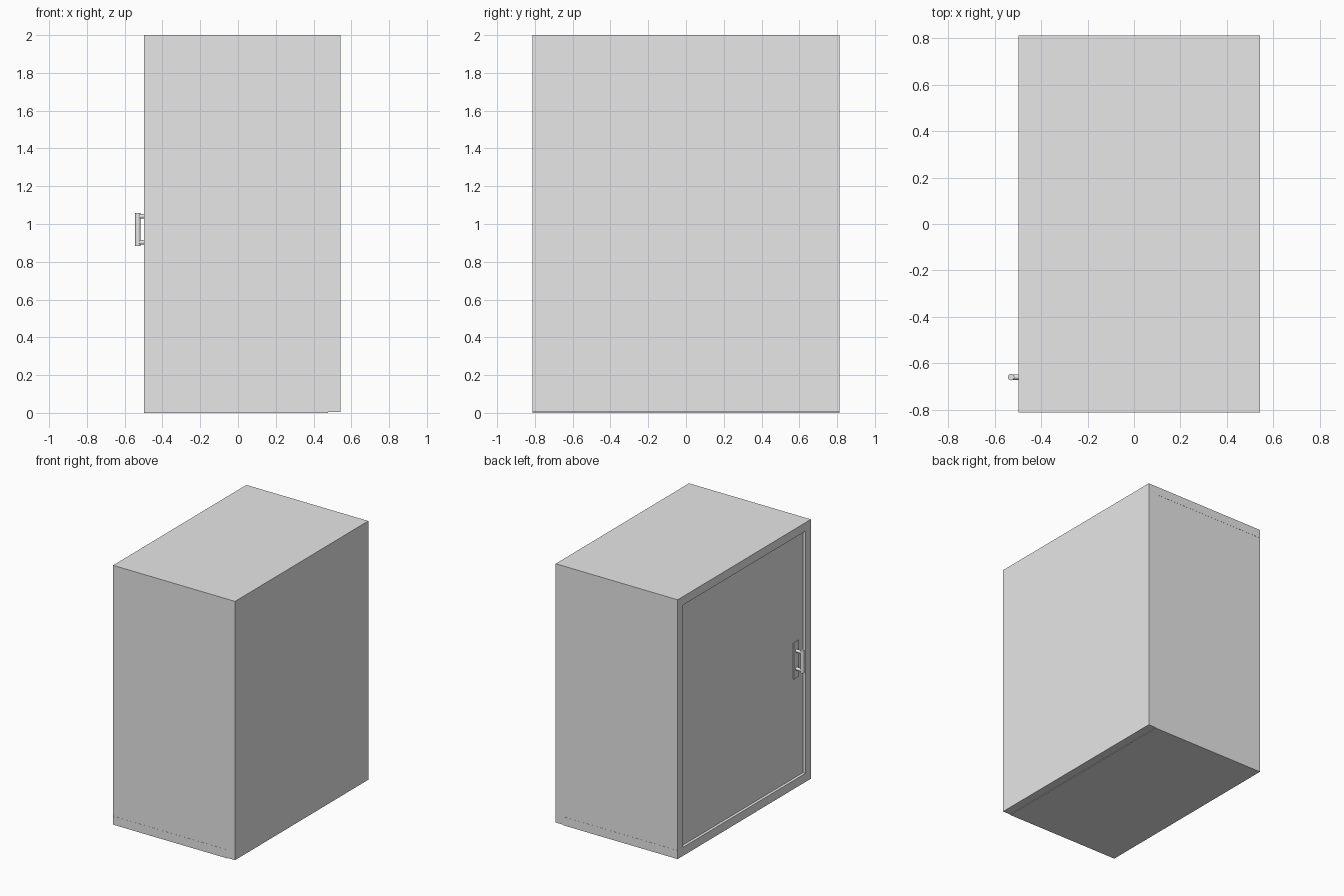
import bpy
import math

if "Cube" in bpy.data.objects:
    bpy.data.objects.remove(bpy.data.objects["Cube"], do_unlink=True)

# Single plain grey finish
GREY = (0.8, 0.8, 0.8, 1)
grey = bpy.data.materials.new("plain_grey")
grey.use_nodes = True
grey.diffuse_color = GREY
grey.node_tree.nodes["Principled BSDF"].inputs["Base Color"].default_value = GREY


def box(name, lo, hi):
    """Box between two opposite corners."""
    bpy.ops.mesh.primitive_cube_add(size=1, location=[(a + b) / 2 for a, b in zip(lo, hi)])
    ob = bpy.context.object
    ob.name = name
    ob.scale = [b - a for a, b in zip(lo, hi)]
    bpy.ops.object.transform_apply(location=False, rotation=False, scale=True)
    ob.data.materials.append(grey)
    return ob


def rod(name, centre, radius, length, tilt=0):
    """Smooth cylinder, upright or tilted to lie along x."""
    bpy.ops.mesh.primitive_cylinder_add(vertices=32, radius=radius, depth=length,
                                        location=centre, rotation=(0, tilt, 0))
    ob = bpy.context.object
    ob.name = name
    ob.data.materials.append(grey)
    bpy.ops.object.shade_smooth_by_angle(angle=math.radians(30))
    return ob


X0, X1 = -0.497, 0.543    # door side, closed side
Y, H = 0.812, 2.0         # half length, height
T = 0.066                 # panel thickness
STEP = 0.004              # tiny reveal between panels
DOOR = X0 + 0.022         # recessed door surface

# Carcass panels
box("bottom_panel", (X0, -Y, 0), (X1 - T, Y, T))
box("top_panel", (X0, -Y, H - T), (X1, Y, H))
for name, s in (("left_end_panel", -1), ("right_end_panel", 1)):
    ys = sorted((s * (Y - T), s * (Y - 0.001)))
    box(name, (X0, ys[0], T), (X1 - T, ys[1], H - T))
box("closed_side_panel", (X1 - T, -Y, STEP), (X1, Y, H - T))

# Door set back inside the frame
box("door", (DOOR, -Y + T, T), (DOOR + 0.04, Y - T, H - T))

# Door handle on a thin backplate
HY, HZ = -0.66, 0.972
box("handle_backplate", (DOOR - 0.006, HY - 0.032, HZ - 0.14), (DOOR, HY + 0.032, HZ + 0.14))
rod("handle_bar", (-0.53, HY, HZ), 0.014, 0.175)
for name, s in (("lower_handle_post", -1), ("upper_handle_post", 1)):
    rod(name, ((DOOR - 0.53) / 2, HY, HZ + s * 0.069), 0.012, DOOR + 0.53, math.pi / 2)
